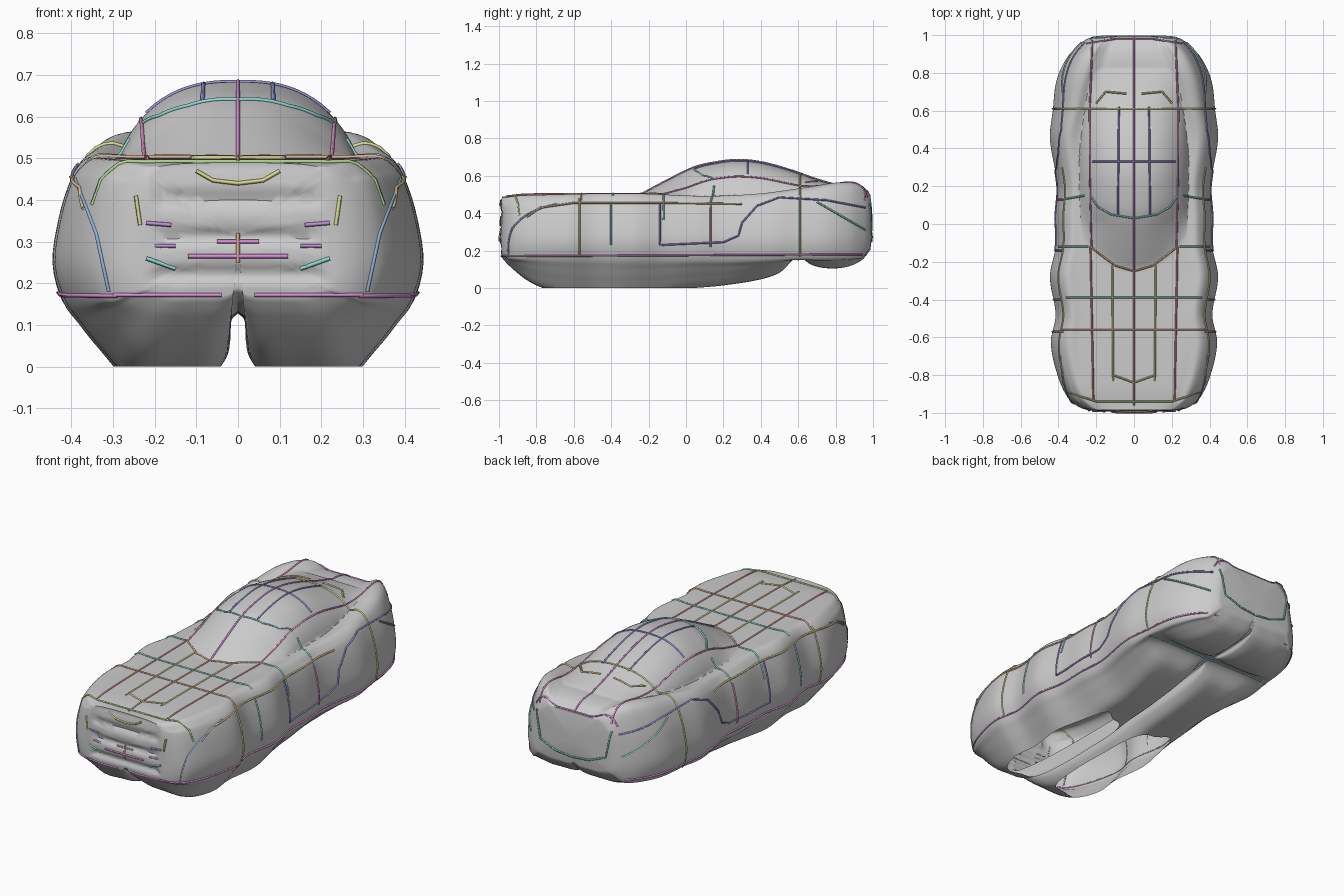
import bpy, bmesh, math
from mathutils import Vector, Color
from mathutils.bvhtree import BVHTree

if "Cube" in bpy.data.objects:
    bpy.data.objects.remove(bpy.data.objects["Cube"])


def curve(tab, t):
    """Smooth interpolation through (t, value) pairs."""
    n = len(tab)
    t = min(max(t, tab[0][0]), tab[-1][0])
    i = next((k for k in range(n - 1) if t <= tab[k + 1][0]), n - 2)

    def slope(k):
        a, b = tab[max(k - 1, 0)], tab[min(k + 1, n - 1)]
        return (b[1] - a[1]) / (b[0] - a[0])
    (x0, y0), (x1, y1) = tab[i], tab[i + 1]
    h = x1 - x0
    u = (t - x0) / h
    return ((2*u**3 - 3*u*u + 1) * y0 + (u**3 - 2*u*u + u) * h * slope(i)
            + (3*u*u - 2*u**3) * y1 + (u**3 - u*u) * h * slope(i + 1))


# Lengthwise profiles: half width, deck, fender crest, keel, roof line
WIDTH = [(-.99, .23), (-.97, .29), (-.92, .35), (-.8, .405), (-.63, .44), (-.48, .415), (-.28, .445),
         (-.12, .415), (.05, .415), (.2, .405), (.45, .445), (.6, .43), (.76, .41), (.88, .355),
         (.96, .28), (.99, .23)]
DECK = [(-.99, .465), (-.94, .49), (-.8, .5), (-.2, .5), (.3, .495), (.6, .51), (.8, .54), (.92, .53), (.99, .49)]
FENDER = [(-.99, .455), (-.94, .485), (-.8, .495), (-.3, .505), (.1, .49), (.4, .505), (.65, .54), (.83, .565),
          (.94, .548), (.99, .49)]
CREST = [(-.99, .78), (.4, .78), (.8, .66), (.99, .66)]
KEEL = [(-.99, .17), (-.95, .125), (-.85, .045), (-.75, 0), (-.6, -.03), (-.2, -.03), (0, 0), (.2, .018),
        (.4, .05), (.51, .09), (.58, .158), (.62, .158), (.67, .125), (.76, .107), (.86, .115), (.94, .15), (.99, .21)]
ROOF = [(-.26, .49), (-.1, .575), (.04, .643), (.14, .668), (.27, .684), (.4, .672), (.55, .632), (.7, .58), (.82, .545)]
CABIN_W = [(-.26, .27), (.1, .285), (.4, .285), (.6, .26), (.82, .22)]


def cabin_height(x, y, z):
    wc = curve(CABIN_W, y)
    if abs(x) >= wc or y > .82:
        return z
    front = min(max((.3 - y) / .3, 0), 1)
    r = curve(ROOF, y - 2.3 * x * x * front)
    return z + max(r - z, 0) * (1 - (abs(x) / wc) ** 2.6) ** .75


def half_ring(y):
    """Right half of a cross-section, top centre to bottom centre."""
    w, d, f, k, c = (curve(t, y) for t in (WIDTH, DECK, FENDER, KEEL, CREST))
    s = curve([(-.99, .19), (-.94, .165), (.93, .165), (.99, .225)], y)
    g = s - k
    pts = [(0, d), (.3*w, d), ((c - .22)*w, d), ((c - .11)*w, (d + f) / 2), (c*w, f),
           ((c + .9) / 2*w + .02*w, f - .025), (.91*w, .44 - max(0, .49 - f) * .6),
           (.965*w, .36), (w, .25), (.945*w, s), (.86*w, s - .28*g), (.75*w, s - .6*g), (.58*w, s - g),
           (.35*w, s - g), (.17*w, s - .96*g), (.07*w, s - .72*g), (.045*w, s - .5*g),
           (.038*w, s - .25*g), (0, s - .15*g)]
    xs, zs = ([(i, p[a]) for i, p in enumerate(pts)] for a in (0, 1))
    out = []
    for i in range(len(pts) - 1):
        n = 9 if i < 4 else 4
        for j in range(n):
            x, z = curve(xs, i + j / n), curve(zs, i + j / n)
            out.append((x, cabin_height(x, y, z) if i < 6 else z))
    return out + [pts[-1]]


# Body shell
bm = bmesh.new()
N = 130
rings = []


def add_ring(pts):
    rings.append([bm.verts.new(p) for p in pts])


def full_ring(y):
    h = half_ring(y)
    return [(x, y, z) for x, z in h] + [(-x, y, z) for x, z in reversed(h[1:-1])]


def nose_cap(scales):
    # shallow bumper and grille steps
    for s in scales:
        pts = []
        for x, y, z in full_ring(-.985):
            x, z = x * s, .31 + (z - .31) * s
            fade = min(1, (1 - s) * 5)
            band = max(0, math.sin((z - .2) * 2 * math.pi / .09)) * (abs(x) < .2)
            pts.append((x, -.985 - .012 * (1 - s * s) + .014 * band * fade, z))
        add_ring(pts)


nose_cap([.02, .1, .2, .3, .4, .5, .6, .68, .76, .84, .9, .96])
for i in range(N + 1):
    u = i / N * 2 - 1
    y = .985 * (.6 * u + .4 * math.sin(u * math.pi / 2))
    add_ring(full_ring(y))
# Rounded tail
for s in (.95, .85, .7, .5, .3, .15, .02):
    add_ring([(x * s, .985 + .012 * (1 - s * s), .35 + (z - .35) * s) for x, y, z in full_ring(.985)])
for a, b in zip(rings, rings[1:]):
    for i in range(len(a)):
        j = (i + 1) % len(a)
        bm.faces.new((a[i], a[j], b[j], b[i]))
bm.faces.new(rings[0])
bm.faces.new(rings[-1])
bmesh.ops.recalc_face_normals(bm, faces=bm.faces)
# Flat openings under the two hull lobes
bmesh.ops.bisect_plane(bm, geom=bm.verts[:] + bm.edges[:] + bm.faces[:], plane_co=(0, 0, 0),
                       plane_no=(0, 0, -1), clear_outer=True)
tree = BVHTree.FromBMesh(bm)
me = bpy.data.meshes.new("body_shell")
bm.to_mesh(me)
bm.free()
body = bpy.data.objects.new("body_shell", me)
bpy.context.collection.objects.link(body)
bpy.context.view_layer.objects.active = body
body.select_set(True)
bpy.ops.object.shade_smooth_by_angle(angle=math.radians(45))

# Panel lines: 2D paths projected onto the shell from one side
VIEWS = {
    "top": (lambda a, b: (a, b, 2), (0, 0, -1)), "under": (lambda a, b: (a, b, -2), (0, 0, 1)),
    "side": (lambda a, b: (2, a, b), (-1, 0, 0)), "front": (lambda a, b: (a, -2, b), (0, 1, 0)),
    "back": (lambda a, b: (a, 2, b), (0, -1, 0))}
count = 0


def seam(name, view, pts, mirror=True, hue=None):
    global count
    count += 1
    place, d = VIEWS[view]
    path = []
    for p, q in zip(pts, pts[1:]):
        n = max(2, int(math.dist(p, q) / .02))
        for i in range(n + 1):
            t = i / n
            o = Vector(place(p[0] + (q[0] - p[0]) * t, p[1] + (q[1] - p[1]) * t))
            hit, normal = tree.ray_cast(o, Vector(d))[:2]
            if hit and (not path or (hit - path[-1]).length > 1e-3):
                path.append(hit + Vector(d) * -.002)
    if len(path) < 2:
        return
    cu = bpy.data.curves.new(name, 'CURVE')
    cu.dimensions, cu.bevel_depth, cu.bevel_resolution = '3D', .005, 0
    for sgn in ((1, -1) if mirror else (1,)):
        sp = cu.splines.new('POLY')
        sp.points.add(len(path) - 1)
        for pt, v in zip(sp.points, path):
            pt.co = (v.x * sgn, v.y, v.z, 1)
    mat = bpy.data.materials.new(name)
    c = Color()
    c.hsv = (count * .381) % 1 if hue is None else hue, .6, .7
    mat.diffuse_color = (*c, 1)
    mat.use_nodes = True
    mat.node_tree.nodes["Principled BSDF"].inputs["Base Color"].default_value = mat.diffuse_color
    cu.materials.append(mat)
    bpy.context.collection.objects.link(bpy.data.objects.new(name, cu))


# Hood, roof and tail lines
seam("hood_centre_line", "top", [(0, -.96), (0, -.25)], False, .03)
seam("roof_centre_line", "top", [(0, -.25), (0, .985)], False, .84)
seam("hood_edge", "top", [(.215, -.93), (.23, -.12)], True, .0)
seam("cabin_edge", "top", [(.225, -.12), (.232, .2), (.235, .6), (.22, .97)], True, .9)
seam("hood_rib", "top", [(.11, -.83), (.115, -.22)], True, .16)
seam("roof_rib", "top", [(.085, .05), (.08, .62)], True, .66)
for nm, y, w, hue in (("front_hood", -.56, .38, .05), ("rear_hood", -.39, .36, .47),
                      ("roof", .33, .22, .68), ("rear_deck", .61, .4, .17)):
    seam(nm + "_cross_line", "top", [(-w, y), (w, y)], False, hue)
seam("windshield_base", "top", [(0, -.25), (.1, -.22), (.18, -.16), (.23, -.12)], True, .07)
seam("windshield_top", "top", [(0, .03), (.12, .05), (.19, .09), (.23, .15)], True, .48)
seam("rear_window", "top", [(.04, .69), (.15, .7), (.2, .64)], True, .12)
seam("hood_point", "top", [(0, -.84), (.11, -.8)], True, .16)
seam("hood_front_edge", "top", [(-.35, -.89), (-.2, -.94), (.2, -.94), (.35, -.89)], False, .27)
seam("tail_edge", "top", [(-.25, .955), (-.1, .98), (.1, .98), (.25, .955)], False, .85)
seam("cowl_line", "top", [(.24, -.12), (.4, -.12)])
seam("quarter_line", "top", [(.26, .15), (.38, .13)], True, .47)
# Side lines
seam("sill_line", "side", [(-.96, .17), (.96, .18)], True, .85)
seam("sill_front", "front", [(-.3, .172), (-.04, .172)], True, .85)
seam("belt_line", "side", [(-.85, .38), (-.78, .43), (-.6, .455), (-.15, .455), (.3, .45)], True, .1)
seam("door_outline", "side", [(-.14, .45), (-.14, .23), (.2, .245), (.28, .28), (.3, .35), (.38, .44),
                              (.5, .485), (.75, .47), (.96, .43)], True, .7)
seam("rear_flank_line", "side", [(.7, .46), (.96, .31)], True, .4)
for k, (y, lo, hi) in enumerate(((-.57, .18, .48), (-.4, .23, .45), (.13, .22, .43), (.61, .17, .47))):
    seam("flank_upright_%d" % (k + 1), "side", [(y, lo), (y, hi)])
# Nose and tail lines
seam("headlight_edge", "front", [(.39, .45), (.34, .32), (.31, .18)], True, .6)
seam("lamp_side", "front", [(.235, .34), (.245, .41)], True, .17)
seam("upper_grille_bar", "front", [(.16, .34), (.22, .345)], True, .77)
seam("mid_grille_bar", "front", [(.15, .29), (.2, .29)], True, .77)
seam("lower_grille_bar", "front", [(-.12, .265), (.12, .265)], False, .83)
seam("centre_grille_bar", "front", [(-.05, .3), (.05, .3)], False, .85)
seam("grille_post", "front", [(0, .25), (0, .32)], False, .05)
seam("intake_edge", "front", [(.22, .26), (.15, .235)], True, .47)
seam("nose_curve", "front", [(0, .44), (.06, .447), (.1, .47)], True, .16)
seam("tail_panel", "back", [(.23, .45), (.2, .3), (.1, .26), (0, .25)], True, .47)
# Underside lines
seam("under_cross_line", "under", [(-.4, .6), (.4, .6)], False, .48)
seam("under_centre_line", "under", [(0, .3), (0, .96)], False, .58)
